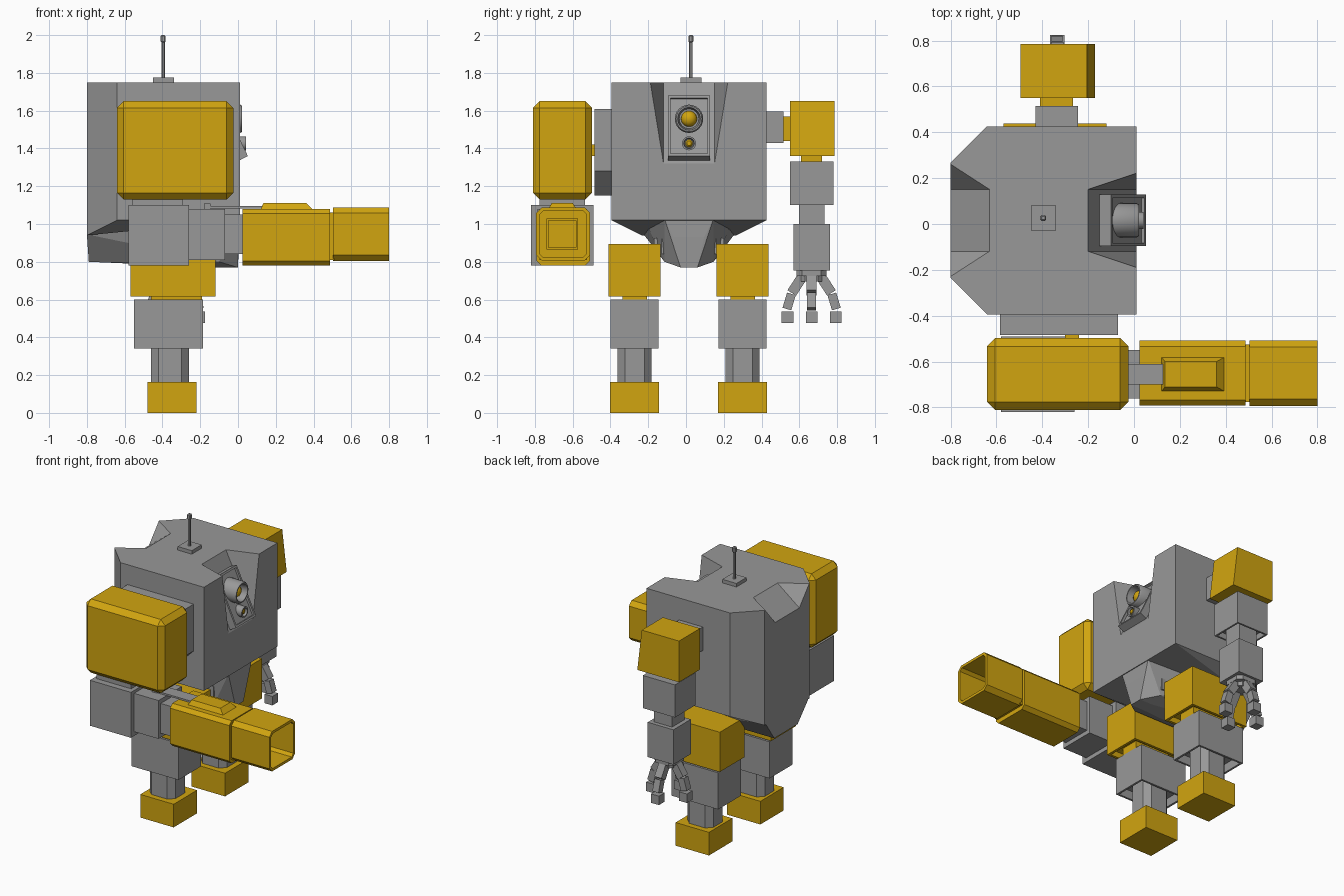
import bpy, bmesh, math
from mathutils import Vector

if "Cube" in bpy.data.objects:
    bpy.data.objects.remove(bpy.data.objects["Cube"])

CY = 0.016  # body centre line in y (the robot faces +x)


def material(name, rgb):
    m = bpy.data.materials.new(name)
    m.diffuse_color = (*rgb, 1)
    m.use_nodes = True
    m.node_tree.nodes["Principled BSDF"].inputs["Base Color"].default_value = m.diffuse_color
    return m


GREY = material("grey metal", (0.315, 0.315, 0.315))
YELLOW = material("yellow paint", (0.64, 0.375, 0.005))


def finish(name, bm, mat):
    bmesh.ops.recalc_face_normals(bm, faces=bm.faces[:])
    me = bpy.data.meshes.new(name)
    bm.to_mesh(me)
    bm.free()
    me.materials.append(mat)
    ob = bpy.data.objects.new(name, me)
    bpy.context.collection.objects.link(ob)
    return ob


def recess(bm, direction, rim, depth):
    """Sink the face that looks in the given direction."""
    d = Vector(direction).normalized()
    bm.normal_update()
    f = max(bm.faces, key=lambda f: (round(f.normal.dot(d), 2), f.calc_area()))
    n = f.normal.copy()
    bmesh.ops.inset_individual(bm, faces=[f], thickness=rim)
    new = bmesh.ops.extrude_discrete_faces(bm, faces=[f])["faces"][0]
    bmesh.ops.translate(bm, vec=-n * depth, verts=new.verts[:])


def hull(name, pts, mat, sink=None):
    bm = bmesh.new()
    for p in pts:
        bm.verts.new(p)
    bmesh.ops.convex_hull(bm, input=bm.verts[:])
    bmesh.ops.dissolve_limit(bm, angle_limit=0.02, verts=bm.verts[:], edges=bm.edges[:])
    if sink:
        bmesh.ops.recalc_face_normals(bm, faces=bm.faces[:])
        recess(bm, *sink)
    return finish(name, bm, mat)


def box(name, x, y, z, mat, bevel=0, axis=None, sink=None):
    """Box from ranges; bevel all edges or only those along one axis."""
    bm = bmesh.new()
    bmesh.ops.create_cube(bm, size=1)
    for v in bm.verts:
        v.co = [(r[0] + r[1]) / 2 + c * (r[1] - r[0]) for r, c in zip((x, y, z), v.co)]
    if bevel:
        edges = [e for e in bm.edges if axis is None or
                 abs((e.verts[0].co - e.verts[1].co).normalized()[axis]) > 0.9]
        bmesh.ops.bevel(bm, geom=edges, offset=bevel, segments=1, affect='EDGES')
    if sink:
        recess(bm, *sink)
    return finish(name, bm, mat)


def mirrored(pts):
    return [(x, CY + s * y, z) for x, y, z in pts for s in (1, -1)]


def around(c, h):
    return (c - h, c + h)


def lathe_x(name, profile, y, z, mat, n=24):
    """Turn an (x, radius) profile about an axis along x."""
    bm = bmesh.new()
    rings = [[bm.verts.new((x, y + r * math.cos(i * math.tau / n), z + r * math.sin(i * math.tau / n)))
              for i in range(n)] for x, r in profile]
    for a, b in zip(rings, rings[1:]):
        for i in range(n):
            j = (i + 1) % n
            bm.faces.new((a[i], a[j], b[j], b[i]))
    bm.faces.new(rings[0])
    bm.faces.new(rings[-1])
    ob = finish(name, bm, mat)
    bpy.ops.object.select_all(action='DESELECT')
    ob.select_set(True)
    bpy.context.view_layer.objects.active = ob
    bpy.ops.object.shade_smooth_by_angle(angle=math.radians(35))
    return ob


# Body: chamfered at the rear, with wedge notches cut front and rear
plan = [(0.01, 0.41, 1.02), (-0.64, 0.41, 1.02), (-0.80, 0.25, 0.94)]
body = hull("body", mirrored(plan + [(x, y, 1.75) for x, y, _ in plan]), GREY)


def notch(name, a, b, c):
    a, b, c = Vector(a), Vector(b), Vector(c)
    m = (a + b) / 2
    pts = [a + 0.3 * (a - b), b + 0.3 * (b - a), m + 2.2 * (c - m)]
    cutter = hull(name, mirrored(pts), GREY)
    cutter.hide_render = True
    cutter.hide_viewport = True
    mod = body.modifiers.new(name, 'BOOLEAN')
    mod.operation = 'DIFFERENCE'
    mod.solver = 'EXACT'
    mod.object = cutter


notch("front_notch_cutter", (-0.20, 0.135, 1.75), (0.01, 0.135, 1.32), (0.01, 0.205, 1.75))
notch("rear_notch_cutter", (-0.63, 0.135, 1.75), (-0.80, 0.135, 1.62), (-0.80, 0.245, 1.75))

# Pelvis below the body
hull("pelvis", mirrored([(-0.80, 0.24, 0.945), (-0.79, 0.13, 0.80), (-0.10, 0.13, 0.80),
                         (0.005, 0.13, 1.03), (0.005, 0.08, 0.93), (0.0, 0.045, 0.77),
                         (-0.58, 0.24, 1.03), (-0.10, 0.045, 0.77)]), GREY)
box("pelvis_rail", (-0.76, -0.10), around(CY, 0.145), (0.84, 0.92), GREY)
box("hip_axle", (-0.45, -0.25), around(CY, 0.185), (0.83, 0.925), GREY)

# Sensor panel and eyes
hull("sensor_panel", mirrored([(-0.10, 0.112, 1.68), (0.052, 0.112, 1.36),
                               (-0.15, 0.112, 1.655), (0.005, 0.112, 1.335)]),
     GREY, ((0.9, 0, 0.43), 0.02, 0.015))
lathe_x("eye_ring", [(-0.10, 0.075), (0.012, 0.075), (0.022, 0.068), (0.022, 0.06), (-0.03, 0.052)], CY, 1.557, GREY)
lathe_x("eye_lens", [(-0.04, 0.042)] + [(-0.03 + 0.036 * math.sin(t), 0.042 * math.cos(t))
                                        for t in (0, 0.35, 0.7, 1.05, 1.4)], CY, 1.557, YELLOW)
lathe_x("small_eye_ring", [(-0.03, 0.037), (0.042, 0.037), (0.042, 0.028), (0.02, 0.024)], CY, 1.427, GREY)
lathe_x("small_eye_lens", [(0.01, 0.02), (0.028, 0.02), (0.036, 0.012)], CY, 1.427, YELLOW, 16)

# Antenna
box("antenna_base", (-0.45, -0.34), around(0.026, 0.055), (1.745, 1.775), GREY)
box("antenna_rod", around(-0.396, 0.009), around(0.026, 0.009), (1.77, 1.97), GREY, 0.004, 2)
box("antenna_tip", around(-0.396, 0.013), around(0.026, 0.013), (1.96, 2.0), GREY, 0.006)

# Legs
for side, s in (("left", 1), ("right", -1)):
    y = 0.014 + s * 0.286
    box(side + "_thigh", (-0.57, -0.12), around(y, 0.138), (0.615, 0.895), YELLOW, sink=((0, 0, -1), 0.025, 0.04))
    box(side + "_knee", (-0.46, -0.19), around(y, 0.065), (0.58, 0.68), YELLOW)
    box(side + "_shin", (-0.55, -0.185), around(y, 0.127), (0.342, 0.60), GREY, sink=((0, 0, -1), 0.02, 0.06))
    box(side + "_ankle", (-0.46, -0.26), around(y, 0.09), (0.15, 0.42), GREY, 0.038, 2)
    box(side + "_foot", (-0.48, -0.22), around(y, 0.13), (0, 0.163), YELLOW)

# Shoulder mount and pod on the cannon side
hull("pod_mount", [(x, y, z) for y in (-0.485, -0.38) for x, z in
                   ((-0.585, 1.61), (-0.07, 1.61), (-0.07, 1.28), (-0.20, 1.15), (-0.585, 1.15))], GREY)
box("pod_axle", (-0.30, -0.24), (-0.52, -0.47), (1.36, 1.42), YELLOW)
box("shoulder_pod", (-0.64, -0.025), (-0.81, -0.498), (1.13, 1.65), YELLOW, 0.035)

# Cannon arm
AY = -0.655
box("cannon_neck", (-0.56, -0.29), around(AY, 0.12), (1.08, 1.15), GREY)
box("cannon_upper_arm", (-0.58, -0.26), around(AY, 0.165), (0.78, 1.10), GREY)
box("cannon_elbow", (-0.27, -0.07), around(AY, 0.13), (0.81, 1.08), GREY)
box("cannon_collar", (-0.08, 0.04), around(AY, 0.105), (0.84, 1.05), GREY)
box("cannon_body", (0.025, 0.487), around(-0.65, 0.142), (0.78, 1.08), YELLOW, 0.025, 0)
box("cannon_joint", (0.48, 0.51), around(-0.65, 0.125), (0.81, 1.06), YELLOW)
box("cannon_muzzle", (0.503, 0.80), around(-0.65, 0.143), (0.805, 1.087), YELLOW, 0.03, 0,
    sink=((1, 0, 0), 0.02, 0.22))
box("muzzle_core", (0.55, 0.62), around(-0.655, 0.083), (0.865, 1.03), YELLOW, sink=((1, 0, 0), 0.015, 0.03))
hull("cannon_top_plate", [(x, y, 1.078) for x in (0.12, 0.395) for y in (-0.73, -0.58)] +
     [(x, y, 1.112) for x in (0.135, 0.36) for y in (-0.71, -0.60)], YELLOW)
box("cannon_rail", (-0.18, 0.13), around(AY, 0.045), (1.083, 1.095), GREY)
box("cannon_rail_stop", (-0.18, -0.145), around(AY, 0.045), (1.07, 1.108), GREY)

# Hand arm
HX, HY = -0.335, 0.665
box("hand_arm_mount", (-0.43, -0.245), (0.42, 0.515), (1.43, 1.595), GREY)
box("hand_arm_axle", (-0.41, -0.265), (0.50, 0.56), (1.44, 1.57), YELLOW)
hull("hand_shoulder", [(x, y, z) for y in (0.55, 0.785) for x, z in
                       ((-0.495, 1.36), (-0.17, 1.36), (-0.205, 1.65), (-0.495, 1.65))], YELLOW)
box("hand_shoulder_joint", around(HX, 0.06), around(HY, 0.055), (1.30, 1.38), YELLOW)
box("hand_upper_arm", around(HX, 0.125), around(HY, 0.115), (1.10, 1.33), GREY, sink=((0, 0, -1), 0.018, 0.04))
box("hand_elbow", around(HX, 0.07), around(HY, 0.068), (0.98, 1.15), GREY)
box("hand_forearm", around(HX, 0.10), around(HY, 0.097), (0.755, 1.0), GREY)
box("hand_wrist", around(HX, 0.08), around(HY, 0.08), (0.725, 0.76), GREY, 0.03, 2)
box("hand_palm", around(HX, 0.055), around(HY, 0.055), (0.695, 0.73), GREY, 0.02, 2)

# Four fingers of three segments each
for k in range(4):
    out = Vector((round(math.cos(k * math.pi / 2)), round(math.sin(k * math.pi / 2)), 0))
    side = Vector((-out.y, out.x, 0))
    up = Vector((0, 0, 1))
    for j, (r0, z0, r1, z1, w) in enumerate(((0.05, 0.72, 0.105, 0.635, 0.027),
                                             (0.107, 0.63, 0.131, 0.55, 0.024),
                                             (0.128, 0.538, 0.128, 0.475, 0.031))):
        p = Vector((HX, HY, 0)) + out * r0 + up * z0
        q = Vector((HX, HY, 0)) + out * r1 + up * z1
        across = (q - p).normalized().cross(side)
        hull(f"finger_{k + 1}_segment_{j + 1}",
             [e + side * a * w + across * b * w for e in (p, q) for a in (-1, 1) for b in (-1, 1)], GREY)
